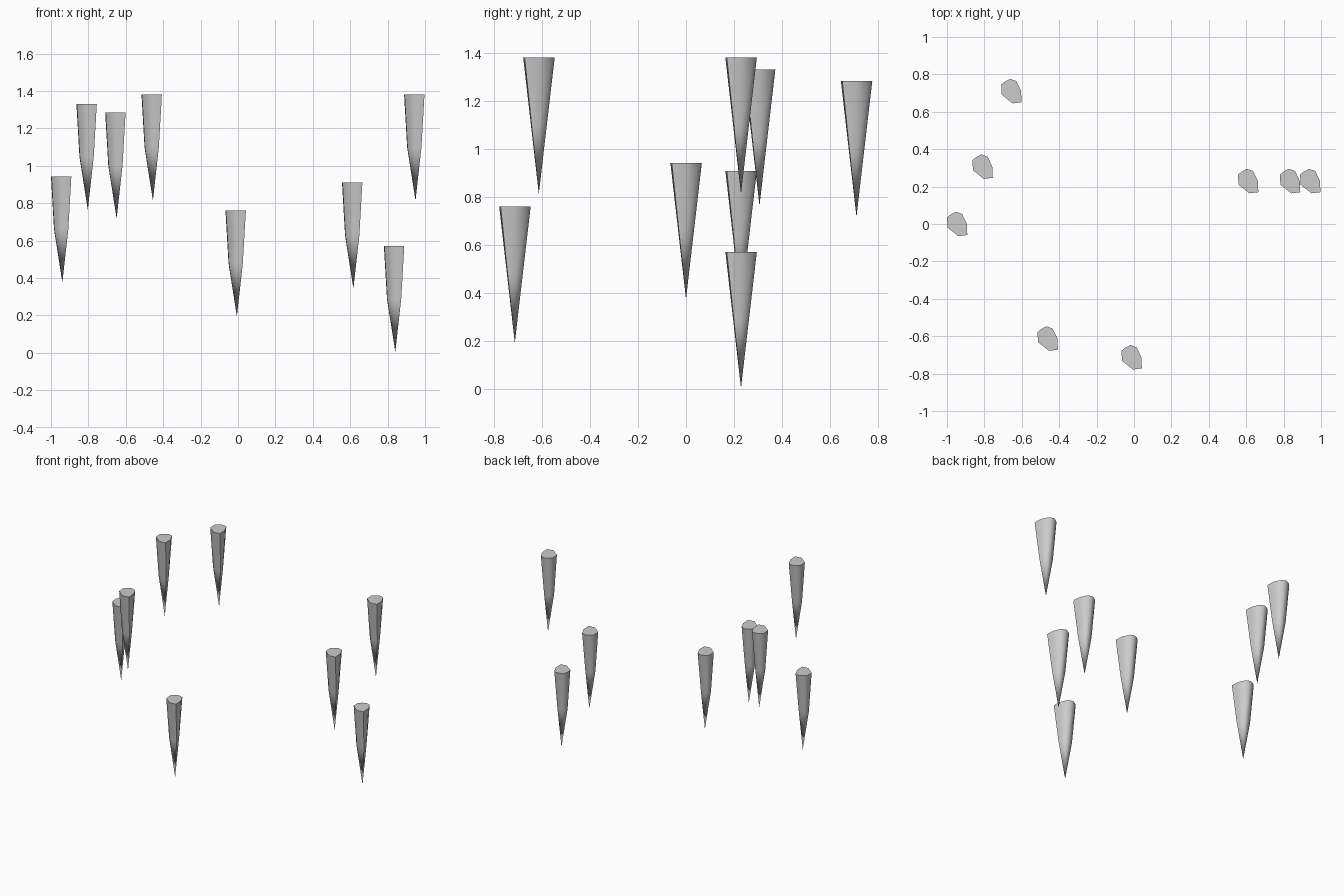
import bpy, bmesh, math

if "Cube" in bpy.data.objects:
    bpy.data.objects.remove(bpy.data.objects["Cube"])

# Shared lopsided cross-section, relative to the tip
RING = [(-.061, .035), (-.040, .052), (-.013, .066), (.020, .054), (.045, .002),
        (.048, -.059), (.000, -.065), (-.058, -.019)]
LENGTH = 0.567

# Tip x, tip y, top z of every icicle
PLACES = [(-.939, .0, .943), (-.803, .306, 1.331), (-.649, .710, 1.285),
          (-.455, -.613, 1.381), (-.006, -.713, .761), (.617, .229, .910),
          (.841, .229, .572), (.949, .229, 1.381)]


def icicle(name, x, y, top):
    bm = bmesh.new()
    # Flat cap, bulged middle ring, pointed tip
    cap = [bm.verts.new((px, py, 0)) for px, py in RING]
    mid = [bm.verts.new((px * (.73 if px < 0 else .66), py * .5, -LENGTH / 2))
           for px, py in RING]
    tip = bm.verts.new((0, 0, -LENGTH))
    n = len(RING)
    bm.faces.new(cap)
    for i in range(n):
        j = (i + 1) % n
        bm.faces.new((cap[i], cap[j], mid[j], mid[i]))
        bm.faces.new((mid[i], mid[j], tip))
    bmesh.ops.recalc_face_normals(bm, faces=bm.faces)
    mesh = bpy.data.meshes.new(name)
    bm.to_mesh(mesh)
    bm.free()
    obj = bpy.data.objects.new(name, mesh)
    obj.location = (x, y, top)
    bpy.context.collection.objects.link(obj)
    # Smooth sides with a sharp cap edge
    bpy.ops.object.select_all(action='DESELECT')
    obj.select_set(True)
    bpy.context.view_layer.objects.active = obj
    bpy.ops.object.shade_smooth_by_angle(angle=math.radians(65))


for k, place in enumerate(PLACES, 1):
    icicle(f"icicle_{k}", *place)
